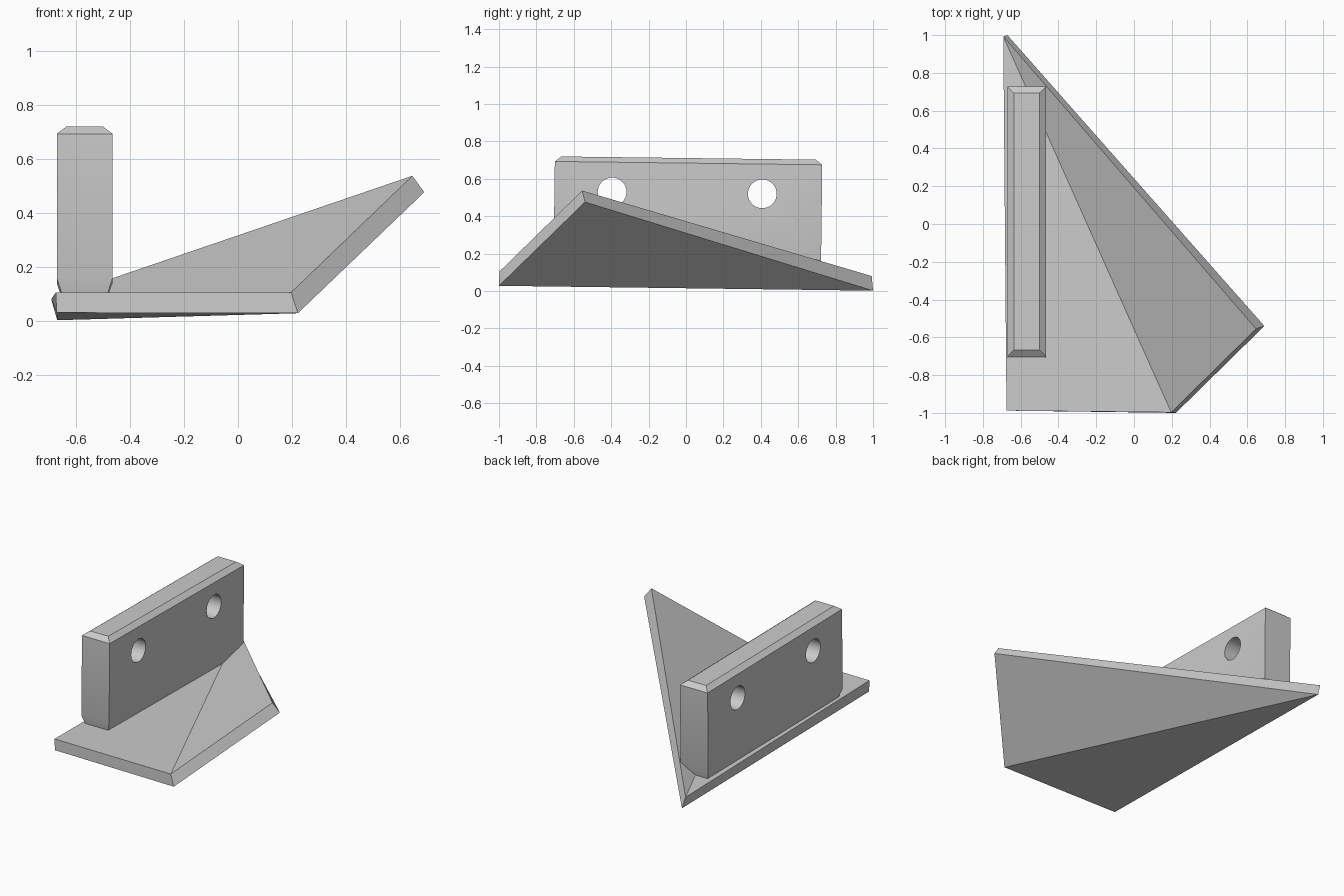
import bpy, bmesh, math

if "Cube" in bpy.data.objects:
    bpy.data.objects.remove(bpy.data.objects["Cube"])

TILT = -0.0125  # whole part leans slightly down towards the back


def make_object(name, bm):
    bmesh.ops.recalc_face_normals(bm, faces=bm.faces[:])
    mesh = bpy.data.meshes.new(name)
    bm.to_mesh(mesh)
    bm.free()
    obj = bpy.data.objects.new(name, mesh)
    bpy.context.collection.objects.link(obj)
    return obj


def bridge(bm, a, b):
    for i in range(len(a)):
        j = (i + 1) % len(a)
        bm.faces.new((a[i], a[j], b[j], b[i]))


# Folded share plate: flat triangle plus a raised triangular wing
top = [(-0.675, -0.988, 0.105), (0.197, -0.997, 0.105),
       (0.646, -0.555, 0.537), (-0.692, 0.993, 0.08)]
bottom = [(-0.672, -0.988, 0.03), (0.222, -1.0, 0.028),
          (0.69, -0.54, 0.476), (-0.67, 1.0, 0.002)]
bm = bmesh.new()
t = [bm.verts.new(p) for p in top]
b = [bm.verts.new(p) for p in bottom]
for v in (t, b):
    bm.faces.new((v[0], v[1], v[3]))
    bm.faces.new((v[1], v[2], v[3]))
bridge(bm, t, b)
make_object("share_plate", bm)

# Mounting block with bevelled top and tapered foot: (z, inset) rings
HX, HY = 0.103, 0.715
bm = bmesh.new()
rings = []
for z, inset in ((0.04, 0.034), (0.148, 0), (0.684, 0), (0.711, 0.035)):
    x, y = HX - inset, HY - inset
    rings.append([bm.verts.new((sx * x, sy * y, z))
                  for sx, sy in ((-1, -1), (1, -1), (1, 1), (-1, 1))])
for lower, upper in zip(rings, rings[1:]):
    bridge(bm, lower, upper)
bm.faces.new(rings[0])
bm.faces.new(rings[-1])
block = make_object("mounting_block", bm)
block.location = (-0.568, 0.005, 0)
block.rotation_euler.x = TILT

# Two bolt holes through the block
for y in (-0.395, 0.408):
    bpy.ops.mesh.primitive_cylinder_add(
        vertices=32, radius=0.077, depth=0.5,
        location=(-0.568, y, 0.525 + TILT * y),
        rotation=(0, math.pi / 2, 0))
    cutter = bpy.context.object
    cutter.name = "hole_cutter"
    cutter.hide_render = True
    mod = block.modifiers.new("hole", 'BOOLEAN')
    mod.operation = 'DIFFERENCE'
    mod.solver = 'EXACT'
    mod.object = cutter
    bpy.context.view_layer.objects.active = block
    bpy.ops.object.modifier_apply(modifier=mod.name)
    bpy.data.objects.remove(cutter, do_unlink=True)

# Smooth hole walls, crisp flat faces
bpy.ops.object.select_all(action='DESELECT')
block.select_set(True)
bpy.context.view_layer.objects.active = block
bpy.ops.object.shade_smooth_by_angle(angle=math.radians(20))
